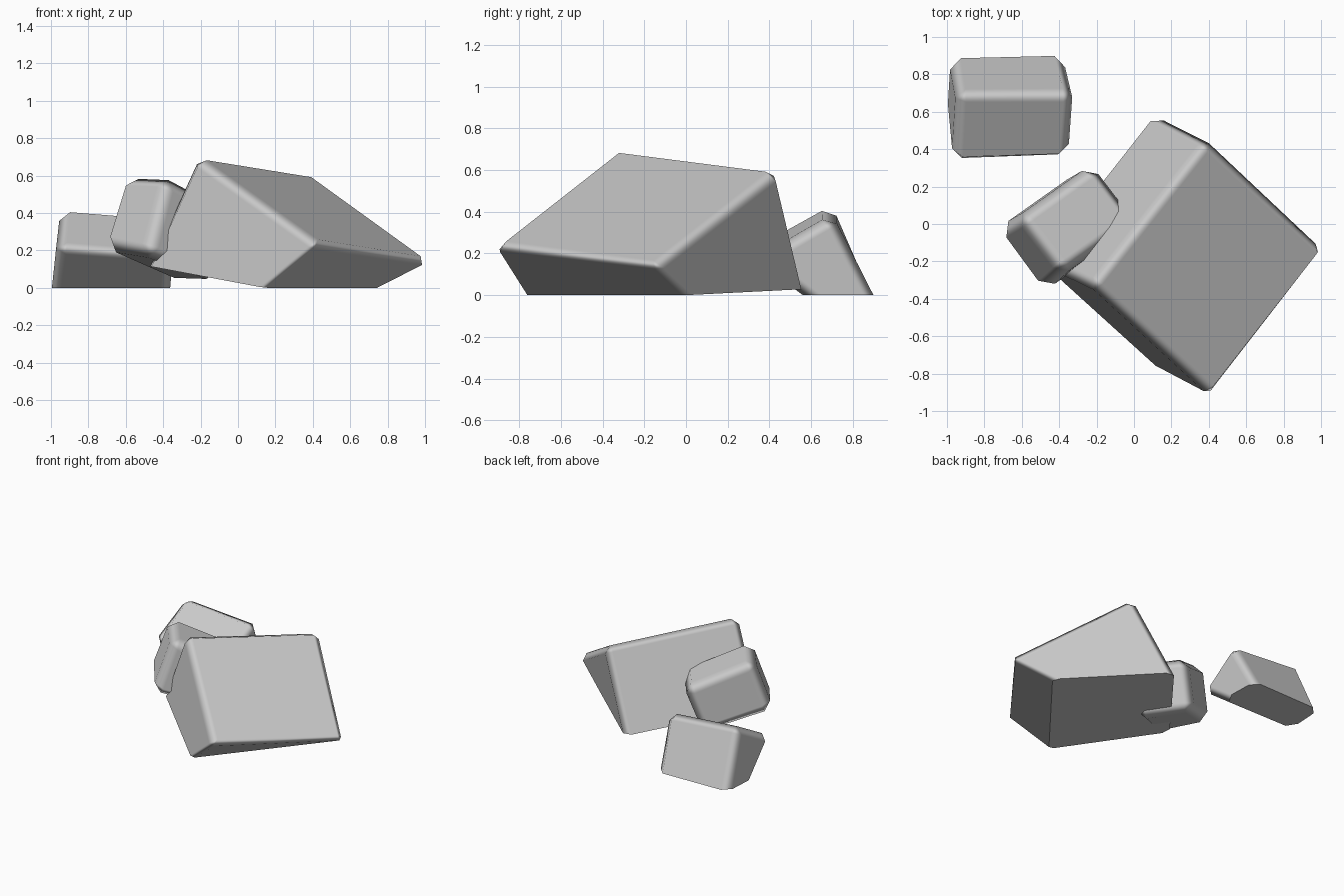
import bpy, bmesh
from mathutils import Vector

if "Cube" in bpy.data.objects:
    bpy.data.objects.remove(bpy.data.objects["Cube"])

stone = bpy.data.materials.new("grey stone")
stone.diffuse_color = (0.59, 0.59, 0.59, 1)
stone.use_nodes = True
stone.node_tree.nodes["Principled BSDF"].inputs["Base Color"].default_value = stone.diffuse_color


def rock(name, top, bottom, width, plain_edges=(), slight_edges=()):
    """Skewed block: rings of four corners, bevelled along every edge that is not plain."""
    bm = bmesh.new()
    v = [bm.verts.new(p) for p in top + bottom]
    bm.faces.new(v[:4])
    bm.faces.new(v[7:3:-1])
    for i in range(4):
        j = (i + 1) % 4
        bm.faces.new((v[i], v[i + 4], v[j + 4], v[j]))
    bmesh.ops.recalc_face_normals(bm, faces=bm.faces)
    bm.verts.index_update()
    weight = bm.edges.layers.float.new("bevel_weight_edge")
    for e in bm.edges:
        pair = tuple(sorted(x.index for x in e.verts))
        plain = pair in plain_edges
        e[weight] = 0.0 if plain else 0.5 if pair in slight_edges else 1.0
        e.smooth = not plain
    for f in bm.faces:
        f.smooth = True
    mesh = bpy.data.meshes.new(name)
    bm.to_mesh(mesh)
    bm.free()
    mesh.materials.append(stone)
    ob = bpy.data.objects.new(name, mesh)
    bpy.context.collection.objects.link(ob)
    # Single chamfer shaded as a soft worn edge
    bev = ob.modifiers.new("worn edges", 'BEVEL')
    bev.limit_method = 'WEIGHT'
    bev.width = width
    bev.segments = 1
    bev.harden_normals = True
    return ob


# Edges that rest on the ground
base = ((4, 5), (5, 6), (6, 7), (4, 7))

# Large leaning slab; its two ground-side corners are only slightly worn
rock("large_slab",
     [(-0.23, -0.33, 0.71), (0.39, 0.45, 0.61), (1.04, -0.15, 0.14), (0.43, -0.93, 0.24)],
     [(-0.50, -0.20, 0.12), (0.12, 0.59, 0.03), (0.76, 0.0, 0), (0.14, -0.78, 0)],
     0.05, base, ((2, 6), (3, 7)))

# Small block leaning on the slab: front end face pushed back along its length
end = [(-0.62, 0.04, 0.61), (-0.38, -0.27, 0.60), (-0.49, -0.37, 0.17), (-0.74, -0.03, 0.22)]
length = Vector((0.41, 0.29, -0.22))
back = [Vector(p) + length for p in end]
for p in back:
    p.z = max(p.z, 0.03)
rock("small_block", end, back, 0.065)

# Wedge stone lying apart: left end and right end, each ridge, front, base front, base back
rock("wedge_stone",
     [(-0.95, 0.70, 0.435), (-0.97, 0.31, 0.22), (-1.0, 0.56, 0), (-0.98, 0.885, 0)],
     [(-0.32, 0.70, 0.385), (-0.35, 0.33, 0.17), (-0.36, 0.56, 0), (-0.37, 0.90, 0)],
     0.055, ((2, 3), (3, 7), (6, 7), (2, 6)))
